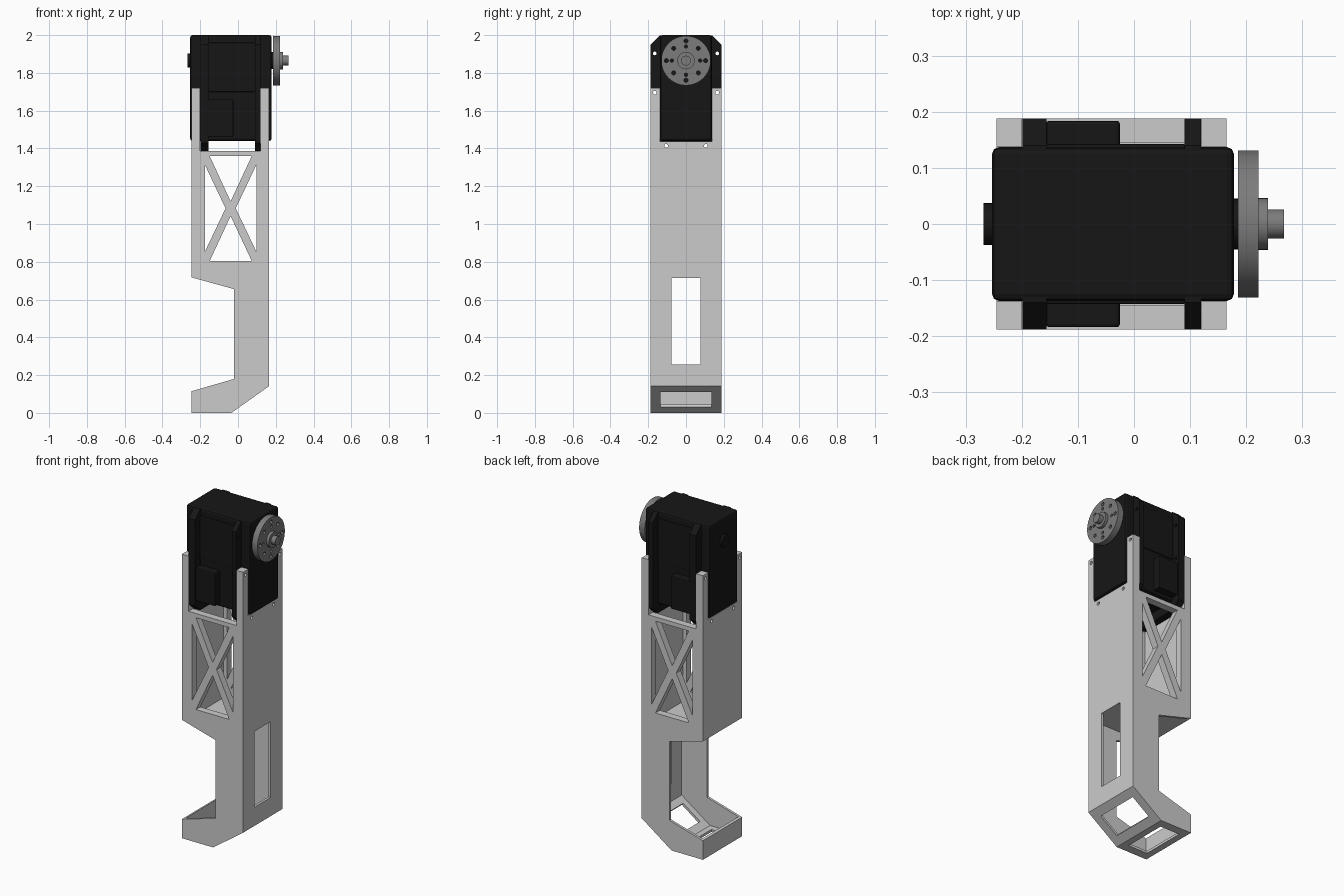
import bpy, bmesh, math
from mathutils import Vector

if "Cube" in bpy.data.objects:
    bpy.data.objects.remove(bpy.data.objects["Cube"])


def material(name, v):
    m = bpy.data.materials.new(name)
    m.diffuse_color = (v, v, v, 1)
    m.use_nodes = True
    m.node_tree.nodes["Principled BSDF"].inputs["Base Color"].default_value = m.diffuse_color
    return m


BLACK = material("black_plastic", 0.008)
METAL = material("dark_metal", 0.2)


def finish(name, bm, mat=None):
    bmesh.ops.recalc_face_normals(bm, faces=bm.faces)
    me = bpy.data.meshes.new(name)
    bm.to_mesh(me)
    bm.free()
    ob = bpy.data.objects.new(name, me)
    bpy.context.collection.objects.link(ob)
    if mat:
        me.materials.append(mat)
    return ob


def prism(name, pts, axis, lo, hi, mat=None):
    """Extrude a profile: axis 'y' takes (x, z) points, axis 'x' takes (y, z)."""
    place = (lambda p, d: (p[0], d, p[1])) if axis == 'y' else (lambda p, d: (d, p[0], p[1]))
    bm = bmesh.new()
    f = bm.faces.new([bm.verts.new(place(p, lo)) for p in pts])
    ext = bmesh.ops.extrude_face_region(bm, geom=[f])
    vs = [g for g in ext["geom"] if isinstance(g, bmesh.types.BMVert)]
    shift = Vector((0, hi - lo, 0) if axis == 'y' else (hi - lo, 0, 0))
    bmesh.ops.translate(bm, vec=shift, verts=vs)
    return finish(name, bm, mat)


def box(name, x0, x1, y0, y1, z0, z1, mat=None):
    return prism(name, [(x0, z0), (x1, z0), (x1, z1), (x0, z1)], 'y', y0, y1, mat)


def rod(name, x0, x1, y, z, r, n=16, mat=None):
    pts = [(y + r * math.cos(2 * math.pi * i / n), z + r * math.sin(2 * math.pi * i / n))
           for i in range(n)]
    return prism(name, pts, 'x', x0, x1, mat)


def cut(ob, cutters):
    for c in cutters:
        m = ob.modifiers.new("cut", 'BOOLEAN')
        m.operation, m.solver, m.object = 'DIFFERENCE', 'EXACT', c
        c.hide_render = True
    bpy.context.view_layer.update()
    dg = bpy.context.evaluated_depsgraph_get()
    me = bpy.data.meshes.new_from_object(ob.evaluated_get(dg))
    ob.modifiers.clear()
    ob.data = me
    for c in cutters:
        bpy.data.objects.remove(c)


def bevel(ob, w):
    m = ob.modifiers.new("bevel", 'BEVEL')
    m.width, m.segments = w, 2


def smooth(ob):
    bpy.ops.object.select_all(action='DESELECT')
    ob.select_set(True)
    bpy.context.view_layer.objects.active = ob
    bpy.ops.object.shade_smooth_by_angle(angle=math.radians(30))


# Leg bracket: side outline, hollowed out
W = 0.188
bracket = prism("leg_bracket", [
    (-0.245, 0), (-0.035, 0), (0.165, 0.142), (0.165, 1.72), (-0.245, 1.72),
    (-0.245, 0.717), (-0.02, 0.655), (-0.02, 0.18), (-0.245, 0.115)], 'y', -W, W)
cutters = [
    # upper cavity, above a floor
    box("cut", -0.2, 0.12, -0.145, 0.145, 0.735, 2),
    # lower cavity, open through the notch
    prism("cut", [(-0.23, 0.015), (-0.04, 0.015), (0.15, 0.149), (0.15, 0.716),
                  (-0.3, 0.716), (-0.3, 0.3), (-0.23, 0.3)], 'y', -0.173, 0.173),
    # gaps between the four posts
    box("cut", -0.2, 0.12, -0.3, 0.3, 1.386, 2.1),
    box("cut", -0.4, 0.4, -0.138, 0.138, 1.438, 2.2),
    # window in the shin plate
    box("cut", 0.1, 0.3, -0.077, 0.077, 0.255, 0.714),
    # foot windows: flat and sloped
    box("cut", -0.205, -0.075, -0.135, 0.135, -0.1, 0.05),
    prism("cut", [(0.045, -0.021), (0.159, 0.059), (0.09, 0.157), (-0.024, 0.077)],
          'y', -0.135, 0.135),
]
# cross-braced windows, front and back
for tri in ([(-0.15, 1.36), (0.073, 1.36), (-0.039, 1.12)],
            [(-0.15, 0.804), (0.073, 0.804), (-0.039, 1.042)],
            [(-0.176, 0.852), (-0.176, 1.315), (-0.066, 1.083)],
            [(0.098, 0.852), (0.098, 1.315), (-0.012, 1.083)]):
    cutters.append(prism("cut", tri, 'y', -0.4, 0.4))
# screw holes
SCREWS = [(s * y, z) for s in (-1, 1) for y, z in ((0.165, 1.695), (0.105, 1.414))]
cutters += [rod("cut", -0.5, 0.5, y, z, 0.01, 12) for y, z in SCREWS]
cut(bracket, cutters)

# Motor body
body = box("motor_body", -0.253, 0.178, -0.137, 0.137, 1.44, 2.0, BLACK)
bevel(body, 0.012)

# Motor mounting flanges
flange = [(-0.14, 1.386), (0.14, 1.386), (W, 1.43), (W, 1.95), (0.14, 1.998),
          (-0.14, 1.998), (-W, 1.95), (-W, 1.43)]
for name, x0, x1 in (("left_flange", -0.199, -0.156), ("right_flange", 0.09, 0.119)):
    fl = prism(name, flange, 'x', x0, x1, BLACK)
    cut(fl, [rod("cut", -0.5, 0.5, y, z, 0.01, 12)
             for y, z in SCREWS + [(-0.165, 1.903), (0.165, 1.903)]])

# Cable sockets and shallow raised panels on the motor's front and back
for s, side in ((-1, "front"), (1, "back")):
    y0, y1 = sorted((s * 0.13, s * 0.184))
    bevel(box(side + "_socket", -0.157, -0.025, y0, y1, 1.46, 1.66, BLACK), 0.006)
    y0, y1 = sorted((s * 0.13, s * 0.143))
    bevel(box(side + "_panel", -0.157, 0.091, y0, y1, 1.7, 1.96, BLACK), 0.004)

# Axle parts
AZ = 1.865
for name, x0, x1, r, mat in (("idler_axle", -0.268, -0.24, 0.037, BLACK),
                             ("shaft_collar", 0.17, 0.187, 0.045, BLACK),
                             ("horn_hub", 0.215, 0.239, 0.046, METAL),
                             ("horn_screw", 0.23, 0.267, 0.026, METAL)):
    smooth(rod(name, x0, x1, 0, AZ, r, 32, mat))

# Round output horn with bolt holes
horn = rod("output_horn", 0.185, 0.222, 0, AZ, 0.131, 64, METAL)
holes = []
for k in range(4):
    for r, off, size in ((0.104, 0, 0.011), (0.075, 0, 0.009), (0.092, math.pi / 4, 0.011)):
        a = k * math.pi / 2 + off
        holes.append(rod("cut", 0.1, 0.3, r * math.cos(a), AZ + r * math.sin(a), size, 12))
cut(horn, holes)
smooth(horn)
